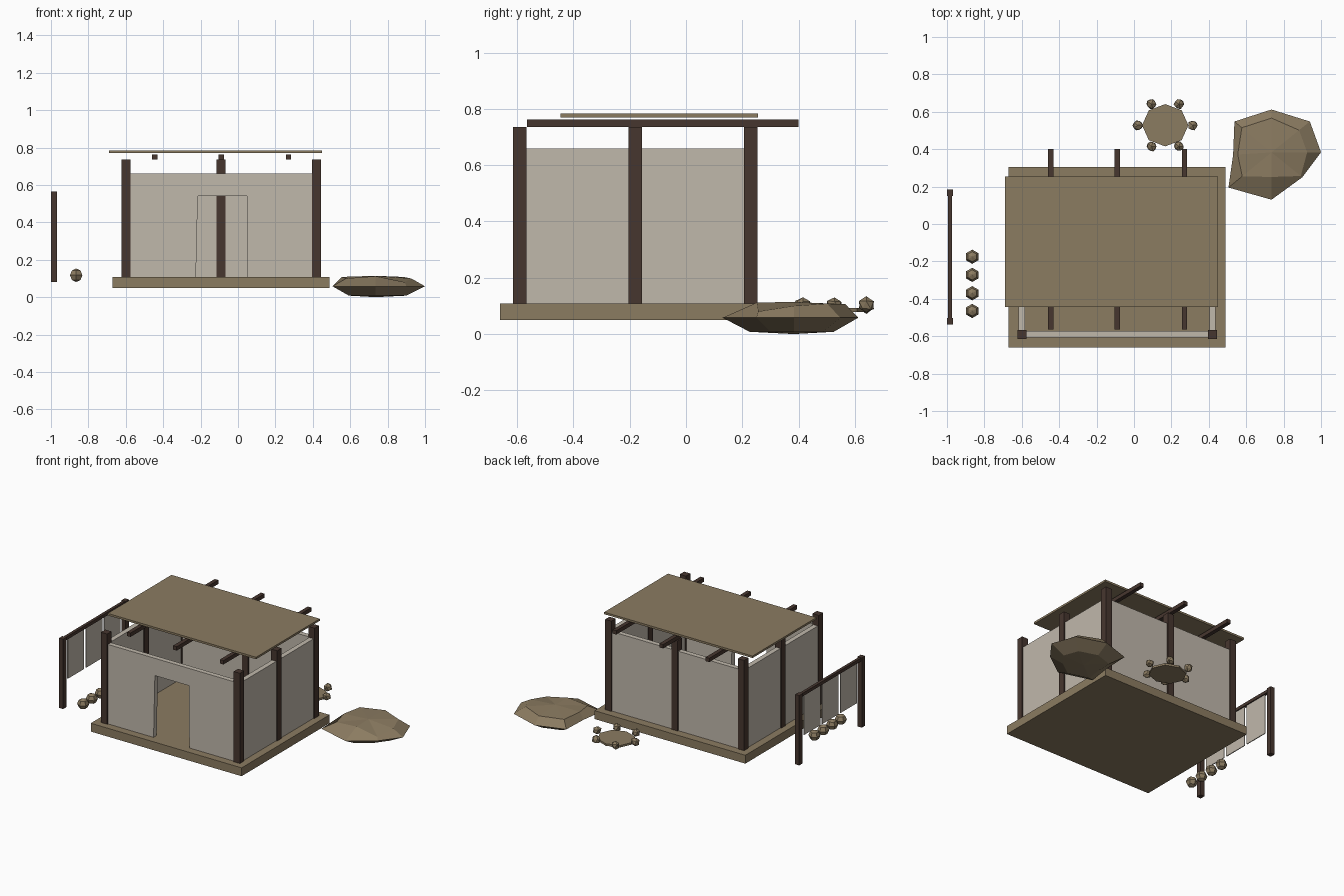
import bpy, bmesh, math, random
from mathutils import Vector

if "Cube" in bpy.data.objects:
    bpy.data.objects.remove(bpy.data.objects["Cube"])

random.seed(4)


def material(name, rgb):
    m = bpy.data.materials.new(name)
    m.diffuse_color = (*rgb, 1)
    m.use_nodes = True
    m.node_tree.nodes["Principled BSDF"].inputs["Base Color"].default_value = m.diffuse_color
    return m


EARTH = material("dry_earth", (0.26, 0.20, 0.12))
WOOD = material("dark_wood", (0.062, 0.037, 0.028))
PLASTER = material("pale_plaster", (0.53, 0.48, 0.41))


def finish(name, bm, mat):
    bmesh.ops.recalc_face_normals(bm, faces=bm.faces)
    me = bpy.data.meshes.new(name)
    bm.to_mesh(me)
    bm.free()
    me.materials.append(mat)
    ob = bpy.data.objects.new(name, me)
    bpy.context.collection.objects.link(ob)
    return ob


def box(name, x0, x1, y0, y1, z0, z1, mat):
    bm = bmesh.new()
    bmesh.ops.create_cube(bm, size=1)
    for v in bm.verts:
        v.co = Vector((x0 if v.co.x < 0 else x1,
                       y0 if v.co.y < 0 else y1,
                       z0 if v.co.z < 0 else z1))
    return finish(name, bm, mat)


def rings(name, loops, bottom, top, mat):
    """Skin equal-length loops of points, closed with a point at each end."""
    bm = bmesh.new()
    rows = [[bm.verts.new(p) for p in loop] for loop in loops]
    n = len(rows[0])
    for a, b in zip(rows, rows[1:]):
        for i in range(n):
            j = (i + 1) % n
            bm.faces.new((a[i], a[j], b[j], b[i]))
    for row, tip in ((rows[0], bottom), (rows[-1], top)):
        t = bm.verts.new(tip)
        for i in range(n):
            bm.faces.new((row[i], row[(i + 1) % n], t))
    return finish(name, bm, mat)


# Platform
box("platform", -0.67, 0.49, -0.66, 0.305, 0.05, 0.108, EARTH)

# Front wall with doorway, extruded from a profile
bm = bmesh.new()
profile = [(-0.60, 0.108), (-0.225, 0.108), (-0.215, 0.54), (0.047, 0.54),
           (0.05, 0.108), (0.42, 0.108), (0.42, 0.66), (-0.60, 0.66)]
face = bm.faces.new([bm.verts.new((x, -0.606, z)) for x, z in profile])
ext = bmesh.ops.extrude_face_region(bm, geom=[face])
bmesh.ops.translate(bm, vec=(0, 0.034, 0),
                    verts=[g for g in ext["geom"] if isinstance(g, bmesh.types.BMVert)])
finish("front_wall", bm, PLASTER)

# Other walls
box("back_wall", -0.60, 0.42, 0.213, 0.247, 0.108, 0.66, PLASTER)
for side, x in (("left", -0.60), ("right", 0.42)):
    box(side + "_wall", x - 0.017, x + 0.017, -0.59, 0.23, 0.108, 0.66, PLASTER)

# Wall posts
for x, y in [(-0.6, -0.59), (-0.6, -0.18), (-0.6, 0.23), (-0.09, 0.23),
             (0.42, -0.59), (0.42, -0.18), (0.42, 0.23)]:
    box("wall_post", x - 0.024, x + 0.024, y - 0.024, y + 0.024, 0.108, 0.735, WOOD)

# Roof beams and roof slab
for x in (-0.445, -0.09, 0.27):
    box("roof_beam", x - 0.014, x + 0.014, -0.565, 0.40, 0.735, 0.762, WOOD)
box("roof_slab", -0.69, 0.45, -0.445, 0.255, 0.77, 0.784, EARTH)

# Drying rack with three hanging sheets
for y in (-0.52, 0.167):
    box("rack_post", -1.0, -0.968, y - 0.018, y + 0.018, 0.08, 0.565, WOOD)
box("rack_rail", -0.994, -0.974, -0.52, 0.167, 0.54, 0.562, WOOD)
for i in (-1, 0, 1):
    y = -0.1765 + 0.2 * i
    box("hanging_sheet", -0.987, -0.981, y - 0.089, y + 0.089, 0.26, 0.545, PLASTER)

# Row of round pots
for y in (-0.175, -0.272, -0.370, -0.465):
    loops = []
    for lat in (-45, 0, 45):
        r, z = 0.038 * math.cos(math.radians(lat)), 0.117 + 0.036 * math.sin(math.radians(lat))
        loops.append([(-0.865 + r * math.sin(k * math.pi / 3),
                       y + r * math.cos(k * math.pi / 3), z) for k in range(6)])
    rings("pot", loops, (-0.865, y, 0.081), (-0.865, y, 0.153), EARTH)

# Fire pit disc with a ring of stones
cx, cy = 0.167, 0.528
disc = [[(cx + 0.124 * math.cos(k * math.pi / 4), cy + 0.113 * math.sin(k * math.pi / 4), z)
         for k in range(8)] for z in (0.078, 0.092)]
rings("fire_pit", disc, (cx, cy, 0.078), (cx, cy, 0.092), EARTH)
for k in range(6):
    a = k * math.pi / 3
    bm = bmesh.new()
    bmesh.ops.create_icosphere(bm, subdivisions=1, radius=0.029)
    for v in bm.verts:
        v.co = v.co * random.uniform(0.88, 1.12) + Vector(
            (cx + 0.147 * math.cos(a), cy + 0.13 * math.sin(a), 0.103))
    finish("pit_stone", bm, EARTH)

# Large flat boulder: one irregular outline, shrunk for the upper and lower rings
outline = [(0.735, 0.612), (0.94, 0.548), (1.0, 0.383), (0.90, 0.25),
           (0.735, 0.13), (0.505, 0.195), (0.53, 0.37), (0.537, 0.548)]
inner = [0.80, 0.72, 0.72, 0.95, 0.52, 0.68, 0.88, 0.80]
upper_z = [0.106, 0.108, 0.10, 0.08, 0.112, 0.10, 0.108, 0.104]
bx, by = 0.735, 0.383


def shrink(p, s, z):
    return (bx + (p[0] - bx) * s, by + (p[1] - by) * s, z)


lower = [shrink(p, 0.62, 0.008) for p in outline]
middle = [(x, y, 0.058) for x, y in outline]
upper = [shrink(p, s, z) for p, s, z in zip(outline, inner, upper_z)]
rings("boulder", [lower, middle, upper], (bx, by, 0.0), (bx, by, 0.114), EARTH)
